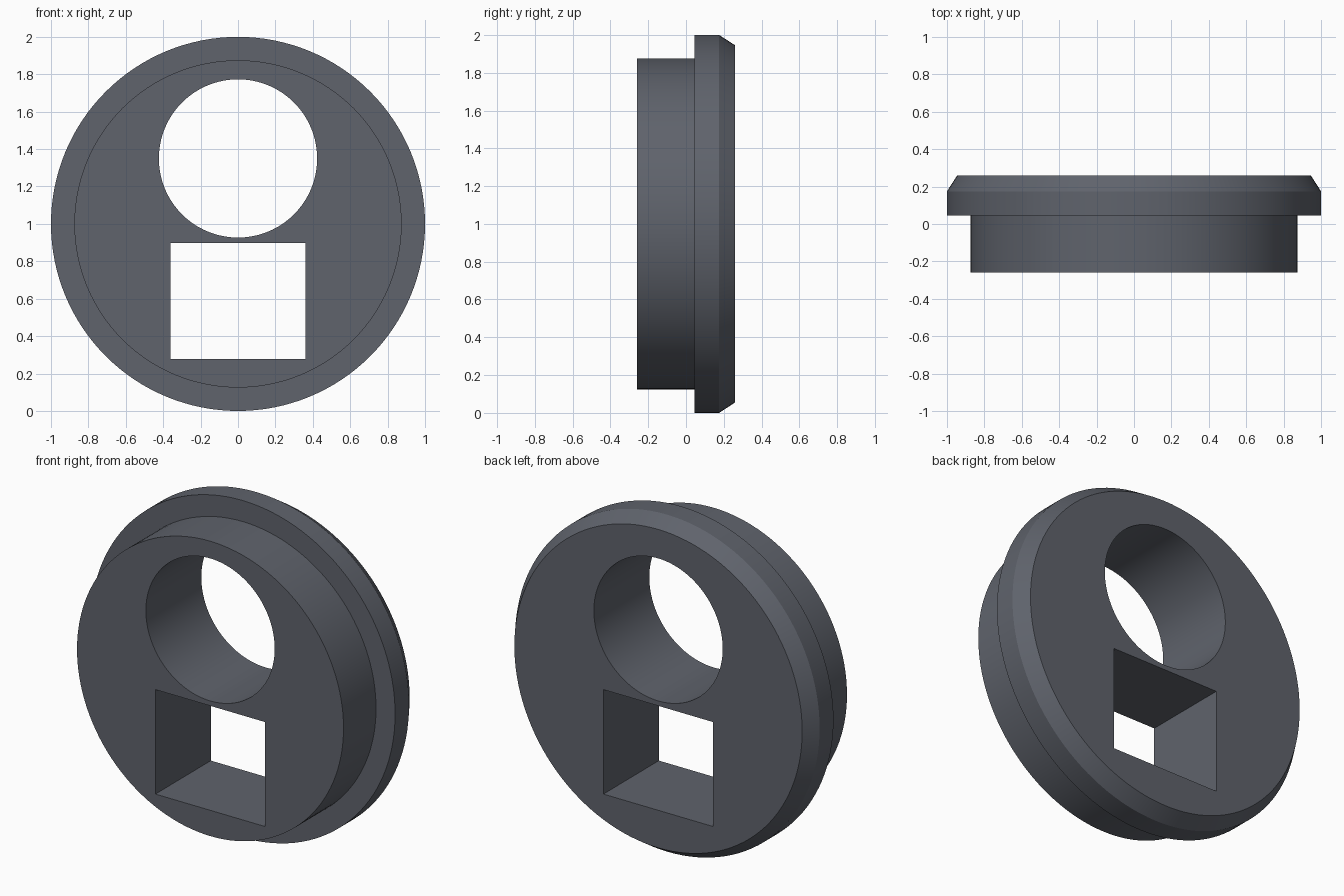
import bpy, bmesh, math
from mathutils import Matrix

cube = bpy.data.objects.get("Cube")
if cube:
    bpy.data.objects.remove(cube, do_unlink=True)

# Single dark grey material
grey = bpy.data.materials.new("dark slate grey")
grey.use_nodes = True
colour = (0.115, 0.125, 0.15, 1)
grey.diffuse_color = colour
grey.node_tree.nodes["Principled BSDF"].inputs["Base Color"].default_value = colour


def add_object(name, bm):
    bmesh.ops.recalc_face_normals(bm, faces=bm.faces[:])
    mesh = bpy.data.meshes.new(name)
    bm.to_mesh(mesh)
    bm.free()
    mesh.materials.append(grey)
    obj = bpy.data.objects.new(name, mesh)
    bpy.context.collection.objects.link(obj)
    return obj


def turned(name, profile, z, sides=128):
    """Solid turned about the y axis from (radius, y) points."""
    bm = bmesh.new()
    rings = []
    for r, y in profile:
        rings.append([bm.verts.new((r * math.sin(math.tau * i / sides), y,
                                    z + r * math.cos(math.tau * i / sides)))
                      for i in range(sides)])
    for a, b in zip(rings, rings[1:]):
        for i in range(sides):
            j = (i + 1) % sides
            bm.faces.new((a[i], a[j], b[j], b[i]))
    bm.faces.new(rings[0])
    bm.faces.new(rings[-1])
    return add_object(name, bm)


# Stepped disc with a chamfered back flange
disc = turned("flanged_disc", [(0.875, -0.26), (0.875, 0.045), (1, 0.045),
                               (1, 0.175), (0.945, 0.26)], 1)

# Cutters for the round and rectangular openings
round_cutter = turned("round_hole_cutter", [(0.423, -0.5), (0.423, 0.5)], 1.35)
bm = bmesh.new()
bmesh.ops.create_cube(bm, size=1, matrix=Matrix.Translation((0, 0, 0.588))
                      @ Matrix.Diagonal((0.72, 1, 0.62, 1)))
square_cutter = add_object("rectangular_hole_cutter", bm)

bpy.ops.object.select_all(action="DESELECT")
disc.select_set(True)
bpy.context.view_layer.objects.active = disc
for cutter in (round_cutter, square_cutter):
    mod = disc.modifiers.new("opening", "BOOLEAN")
    mod.operation, mod.solver, mod.object = "DIFFERENCE", "EXACT", cutter
    bpy.ops.object.modifier_apply(modifier=mod.name)
    bpy.data.objects.remove(cutter, do_unlink=True)

bpy.ops.object.shade_smooth_by_angle(angle=math.radians(25))
